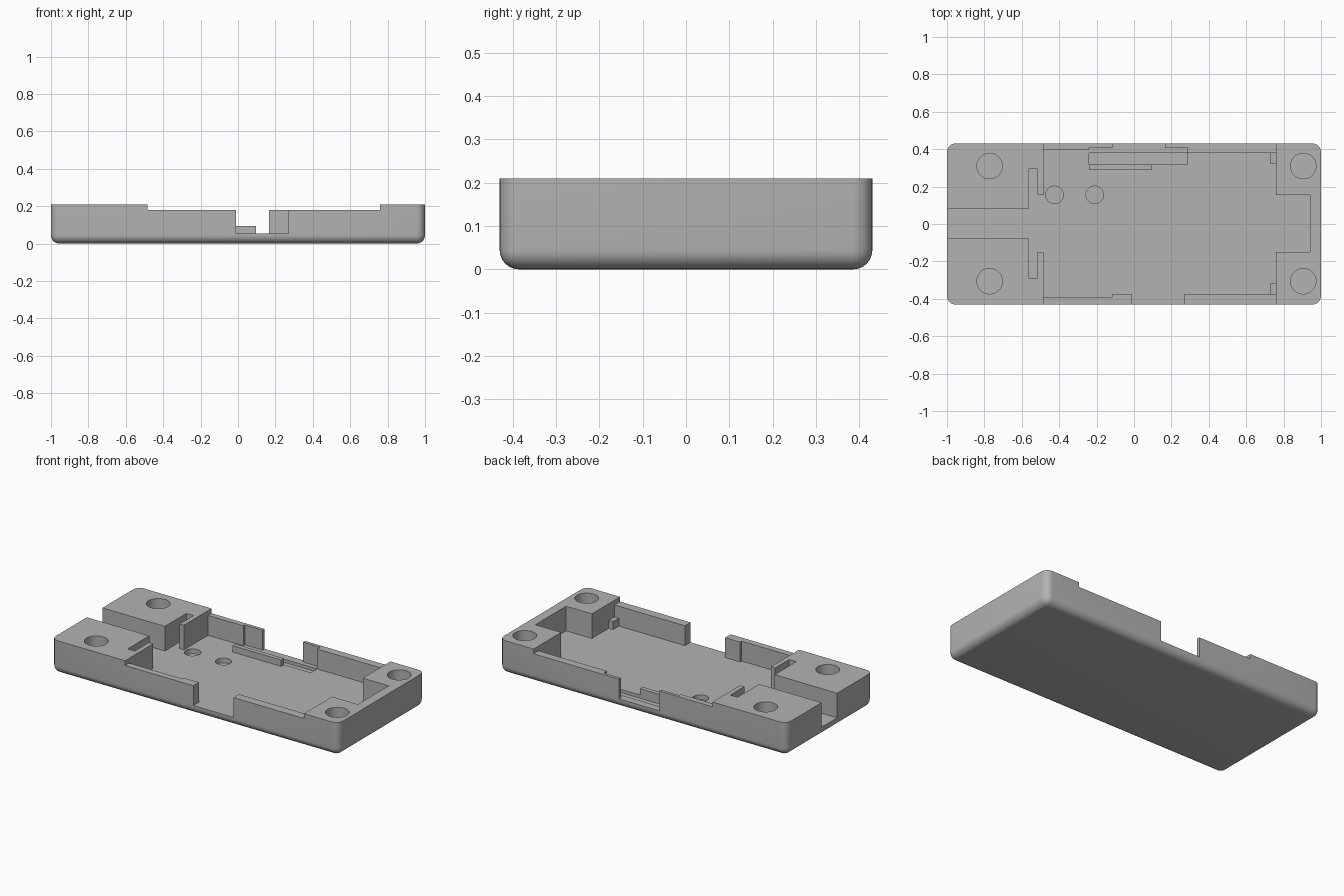
import bpy
import bmesh

default_cube = bpy.data.objects.get("Cube")
if default_cube:
    bpy.data.objects.remove(default_cube, do_unlink=True)

TOP, WALL_TOP, FLOOR = 0.21, 0.18, 0.055
HALF_DEPTH = 0.43
ABOVE = 0.3

grey = bpy.data.materials.new("plain grey")
grey.diffuse_color = (0.45, 0.45, 0.45, 1)
grey.use_nodes = True
grey.node_tree.nodes["Principled BSDF"].inputs["Base Color"].default_value = grey.diffuse_color


def make_object(name, bm):
    """Turn a bmesh into a named grey object."""
    bmesh.ops.recalc_face_normals(bm, faces=bm.faces)
    mesh = bpy.data.meshes.new(name)
    bm.to_mesh(mesh)
    bm.free()
    mesh.materials.append(grey)
    obj = bpy.data.objects.new(name, mesh)
    bpy.context.collection.objects.link(obj)
    return obj


def prism(name, outline, bottom, top):
    """Extrude a flat outline straight up."""
    bm = bmesh.new()
    face = bm.faces.new([bm.verts.new((x, y, bottom)) for x, y in outline])
    result = bmesh.ops.extrude_face_region(bm, geom=[face])
    moved = [v for v in result["geom"] if isinstance(v, bmesh.types.BMVert)]
    bmesh.ops.translate(bm, verts=moved, vec=(0, 0, top - bottom))
    return make_object(name, bm)


def box(name, left, right, front, back, bottom, top):
    outline = [(left, front), (right, front), (right, back), (left, back)]
    return prism(name, outline, bottom, top)


def cylinder(name, x, y, radius, bottom, top):
    bm = bmesh.new()
    bmesh.ops.create_cone(bm, cap_ends=True, segments=48, radius1=radius,
                          radius2=radius, depth=top - bottom)
    bmesh.ops.translate(bm, verts=bm.verts, vec=(x, y, (top + bottom) / 2))
    return make_object(name, bm)


def apply_modifier(obj, modifier):
    bpy.ops.object.select_all(action="DESELECT")
    bpy.context.view_layer.objects.active = obj
    obj.select_set(True)
    bpy.ops.object.modifier_apply(modifier=modifier.name)


def cut(obj, cutter):
    """Subtract the cutter from the object, then discard the cutter."""
    cutter.hide_render = True
    modifier = obj.modifiers.new("cut", "BOOLEAN")
    modifier.operation = "DIFFERENCE"
    modifier.solver = "EXACT"
    modifier.object = cutter
    apply_modifier(obj, modifier)
    bpy.data.objects.remove(cutter, do_unlink=True)


# Tray body: a block with rounded upright and bottom edges
tray = box("tray", -1, 1, -HALF_DEPTH, HALF_DEPTH, 0, TOP)
bm = bmesh.new()
bm.from_mesh(tray.data)
rounded = [e for e in bm.edges if min(v.co.z for v in e.verts) < TOP / 2]
bmesh.ops.bevel(bm, geom=rounded, offset=0.045, offset_type="OFFSET",
                segments=8, profile=0.5, affect="EDGES", clamp_overlap=True)
bm.to_mesh(tray.data)
bm.free()

# Cavity: cable channel, slots, front and back openings, and end recess
cavity_outline = [
    # channel and slot, front half
    (-1.1, -.075), (-.565, -.075), (-.565, -.29), (-.515, -.29),
    (-.515, -.15), (-.485, -.15), (-.485, -.39),
    # front wall with its opening
    (-.115, -.39), (-.115, -.375), (-.01, -.375), (-.01, -.5),
    (.27, -.5), (.27, -.375), (.76, -.375),
    # recess in the left end
    (.76, -.15), (.94, -.15), (.94, .155), (.76, .155),
    # back wall with its opening
    (.76, .38), (.285, .38), (.285, .41), (.165, .41), (.165, .5),
    (-.115, .5), (-.115, .41), (-.24, .41), (-.24, .395), (-.485, .395),
    # channel and slot, back half
    (-.485, .155), (-.515, .155), (-.515, .295), (-.565, .295),
    (-.565, .08), (-1.1, .08),
]
cut(tray, prism("cavity_cutter", cavity_outline, FLOOR, ABOVE))

# Lowered long walls between the corner blocks
cut(tray, box("wall_cutter", -.485, .76, -.5, .5, WALL_TOP, ABOVE))

# Sunken groove in the floor beside the back wall
cut(tray, box("groove_cutter", -.24, .285, .318, .38, FLOOR - .02, FLOOR + .02))

# Round holes in the four corner blocks
for x in (-.772, .905):
    for y in (-.306, .31):
        cut(tray, cylinder("corner_hole_cutter", x, y, .068, FLOOR, ABOVE))

# Two shallow round dimples in the floor
for x in (-.425, -.21):
    cut(tray, cylinder("dimple_cutter", x, .156, .047, FLOOR - .03, ABOVE))

# Raised rib along the groove
box("groove_rib", -.24, .097, .29, .318, FLOOR - .005, .095)

# Small support tabs in the corners beside the end blocks
box("front_support_tab", .73, .765, -.38, -.315, FLOOR - .005, FLOOR + .05)
box("back_support_tab", .73, .765, .32, .385, FLOOR - .005, FLOOR + .05)

# Smooth the rounded parts and keep the edges sharp
bpy.ops.object.select_all(action="DESELECT")
bpy.context.view_layer.objects.active = tray
tray.select_set(True)
bpy.ops.object.shade_smooth_by_angle(angle=0.6)
